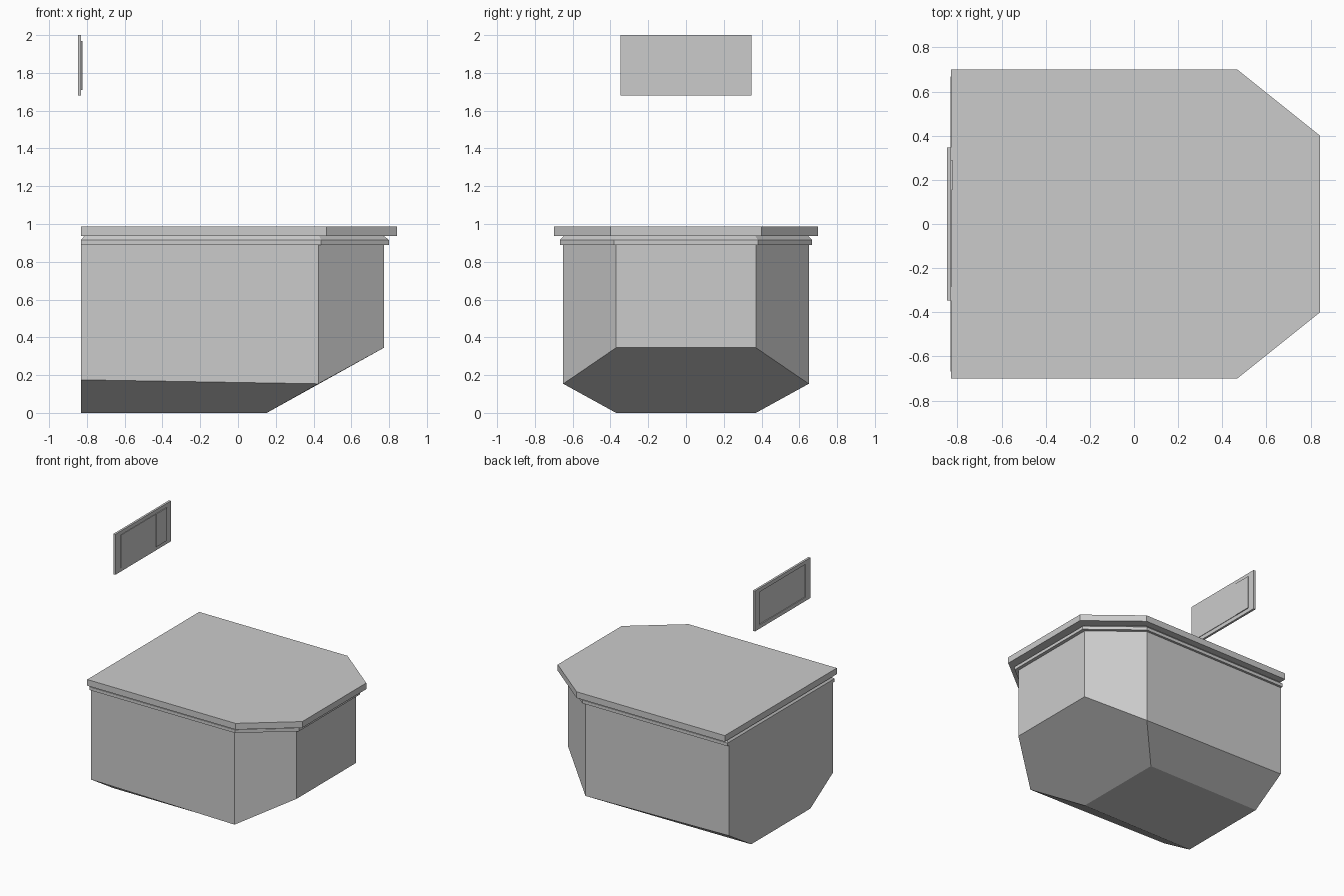
import bpy, bmesh

if "Cube" in bpy.data.objects:
    bpy.data.objects.remove(bpy.data.objects["Cube"])


def outline(back, corner, front, half, nose):
    """Plan outline: square at the back, two chamfered corners at +x."""
    return [(back, -half), (corner, -half), (front, -nose),
            (front, nose), (corner, half), (back, half)]


def make_object(name, verts, faces):
    bm = bmesh.new()
    vs = [bm.verts.new(v) for v in verts]
    for f in faces:
        bm.faces.new([vs[i] for i in f])
    bmesh.ops.recalc_face_normals(bm, faces=bm.faces)
    mesh = bpy.data.meshes.new(name)
    bm.to_mesh(mesh)
    bm.free()
    ob = bpy.data.objects.new(name, mesh)
    bpy.context.collection.objects.link(ob)
    return ob


def loft(name, rings):
    """Closed solid through (outline, z) rings."""
    n = len(rings[0][0])
    verts = [(x, y, z) for pts, z in rings for x, y in pts]
    faces = [tuple(range(n)), tuple(range(len(verts) - n, len(verts)))]
    for r in range(len(rings) - 1):
        for i in range(n):
            j = (i + 1) % n
            faces.append((r * n + i, r * n + j, (r + 1) * n + j, (r + 1) * n + i))
    return make_object(name, verts, faces)


def box(name, lo, hi):
    (x0, y0, z0), (x1, y1, z1) = lo, hi
    return loft(name, [([(x0, y0), (x1, y0), (x1, y1), (x0, y1)], z) for z in (z0, z1)])


# Body with upright walls and a faceted, sloping underside
plan = outline(-0.83, 0.425, 0.773, 0.65, 0.37)
wall_foot = [0.175, 0.154, 0.345, 0.345, 0.154, 0.175]
verts = [(x, y, 0.90) for x, y in plan]
verts += [(x, y, z) for (x, y), z in zip(plan, wall_foot)]
verts += [(-0.83, -0.37, 0), (0.152, -0.37, 0), (0.152, 0.37, 0), (-0.83, 0.37, 0)]
faces = [(0, 1, 2, 3, 4, 5)]
faces += [(i, i + 1, i + 7, i + 6) for i in range(5)]
faces += [(0, 5, 11, 15, 12, 6),      # back wall
          (12, 13, 14, 15),           # flat base
          (6, 7, 13, 12), (15, 14, 10, 11),
          (13, 7, 8, 9, 10, 14)]      # front slope
make_object("body", verts, faces)

# Moulding under the top, bevelled inwards at its upper edge
wide = outline(-0.832, 0.44, 0.80, 0.668, 0.38)
narrow = outline(-0.812, 0.43, 0.77, 0.645, 0.367)
loft("moulding", [(wide, 0.89), (wide, 0.915), (narrow, 0.938)])

# Top slab
top = outline(-0.83, 0.468, 0.843, 0.70, 0.40)
loft("top_slab", [(top, 0.937), (top, 0.986)])

# Raised window frame with two offset panes
for name, y0, y1, z0, z1 in [("frame_bottom", -0.347, 0.347, 1.68, 1.71),
                             ("frame_top", -0.347, 0.347, 1.97, 2.0),
                             ("frame_left", -0.347, -0.285, 1.71, 1.97),
                             ("frame_right", 0.29, 0.347, 1.71, 1.97)]:
    box(name, (-0.847, y0, z0), (-0.83, y1, z1))
box("large_pane", (-0.841, -0.285, 1.71), (-0.826, 0.155, 1.97))
box("small_pane", (-0.838, 0.155, 1.71), (-0.823, 0.29, 1.97))
